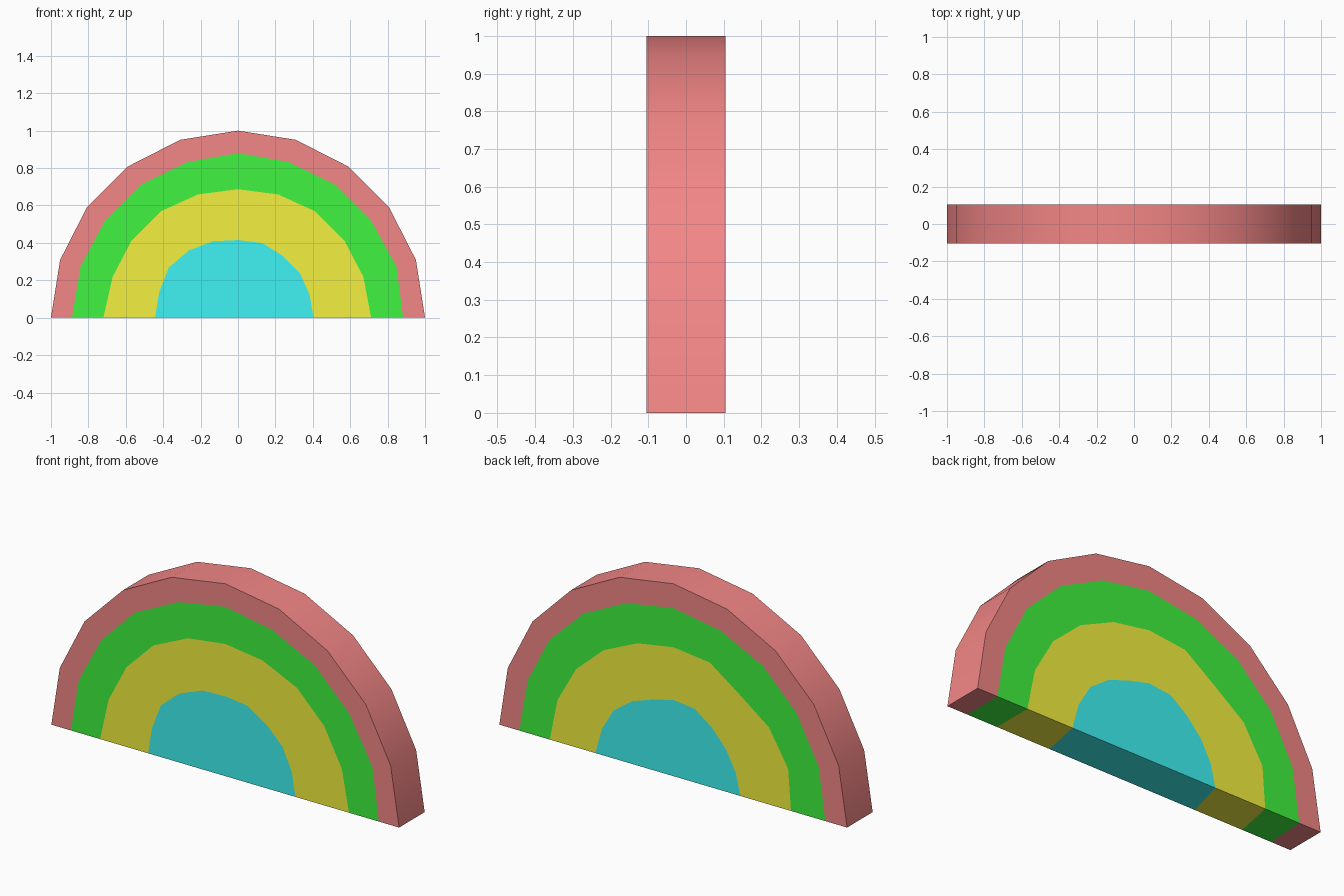
import bpy, bmesh
from math import pi, sin, cos, radians

if "Cube" in bpy.data.objects:
    bpy.data.objects.remove(bpy.data.objects["Cube"])

N = 10          # rim segments
HALF = 0.105    # half thickness

# Arc radii from -x to +x; the painted bands are slightly uneven on each side
front = [
    [1.0] * 11,
    [.888, .885, .88, .88, .875, .88, .875, .88, .88, .89, .883],
    [.72, .705, .703, .703, .693, .687, .693, .703, .703, .705, .712],
    [.443, .443, .457, .445, .43, .415, .42, .408, .408, .402, .404],
]
back = [
    [1.0] * 11,
    [.875, .88, .878, .878, .872, .873, .87, .875, .88, .88, .885],
    [.677, .695, .681, .65, .68, .67, .668, .678, .691, .70, .71],
    [.386, .377, .375, .382, .402, .396, .385, .403, .424, .432, .447],
]
colors = [("red", (.9, .24, .24)), ("green", (.05, .9, .05)),
          ("yellow", (.9, .88, .05)), ("cyan", (.05, .9, .9))]

bm = bmesh.new()


def arc(radii, y):
    return [bm.verts.new((-r * cos(pi * i / N), y, r * sin(pi * i / N)))
            for i, r in enumerate(radii)]


def face(verts, mat):
    bm.faces.new(verts).material_index = mat


F = [arc(r, -HALF) for r in front]
B = [arc(r, HALF) for r in back]

# Coloured bands on both faces and across the flat base
for k in range(3):
    for side in (F, B):
        o, n = side[k], side[k + 1]
        for i in range(N):
            face([o[i], o[i + 1], n[i + 1], n[i]], k)
    for e in (0, N):
        face([F[k][e], F[k + 1][e], B[k + 1][e], B[k][e]], k)

# Solid centre
face(F[3], 3)
face(B[3], 3)
face([F[3][0], F[3][N], B[3][N], B[3][0]], 3)

# Outer rim
for i in range(N):
    face([F[0][i], F[0][i + 1], B[0][i + 1], B[0][i]], 0)

bmesh.ops.recalc_face_normals(bm, faces=bm.faces)
mesh = bpy.data.meshes.new("rainbow_arch")
bm.to_mesh(mesh)
bm.free()
for name, rgb in colors:
    m = bpy.data.materials.new(name)
    m.diffuse_color = (*rgb, 1)
    m.use_nodes = True
    m.node_tree.nodes["Principled BSDF"].inputs["Base Color"].default_value = m.diffuse_color
    mesh.materials.append(m)

obj = bpy.data.objects.new("rainbow_arch", mesh)
bpy.context.collection.objects.link(obj)
bpy.context.view_layer.objects.active = obj
obj.select_set(True)
bpy.ops.object.shade_smooth_by_angle(angle=radians(30))
